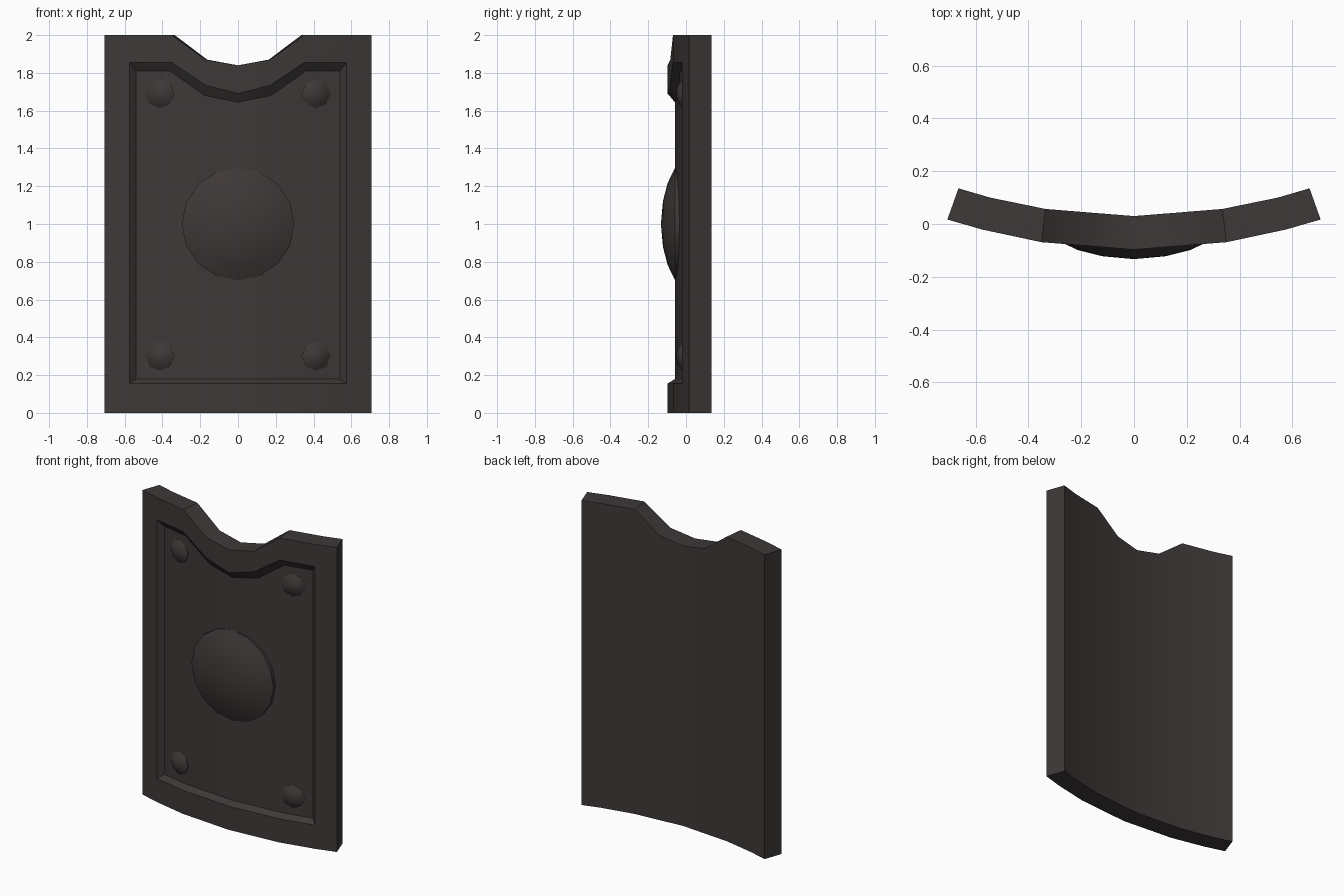
import bpy, bmesh, math
from mathutils import Vector

if "Cube" in bpy.data.objects:
    bpy.data.objects.remove(bpy.data.objects["Cube"])

iron = bpy.data.materials.new("dark iron")
iron.diffuse_color = (0.048, 0.040, 0.039, 1)
iron.use_nodes = True
iron.node_tree.nodes["Principled BSDF"].inputs["Base Color"].default_value = iron.diffuse_color


def finish(name, bm):
    bmesh.ops.recalc_face_normals(bm, faces=bm.faces)
    mesh = bpy.data.meshes.new(name)
    bm.to_mesh(mesh)
    bm.free()
    obj = bpy.data.objects.new(name, mesh)
    bpy.context.collection.objects.link(obj)
    mesh.materials.append(iron)
    bpy.ops.object.select_all(action='DESELECT')
    bpy.context.view_layer.objects.active = obj
    obj.select_set(True)
    bpy.ops.object.shade_smooth_by_angle(angle=math.radians(30))
    return obj


def mirrored(half):
    # half columns run from the centre outwards; first value is x
    return [(-c[0],) + c[1:] for c in half[:0:-1]] + half


# Columns: x, front y, back x, back y, recess top z, top edge z
cols = mirrored([
    (0.0, -0.097, 0.0, 0.030, 1.69, 1.84),
    (0.172, -0.083, 0.163, 0.043, 1.735, 1.87),
    (0.35, -0.069, 0.335, 0.057, 1.855, 2.0),
    (0.575, -0.021, 0.545, 0.100, 1.855, 2.0),
    (0.707, 0.017, 0.665, 0.135, 1.855, 2.0)])
# Recessed panel columns: x, y, top z
panel = mirrored([
    (0.0, -0.059, 1.645),
    (0.175, -0.045, 1.68),
    (0.36, -0.030, 1.81),
    (0.54, 0.008, 1.81)])

# Curved plate with raised border and sunken panel
bm = bmesh.new()
front, back = [], []
for x, y, bx, by, rim, top in cols:
    bx = math.copysign(bx, x)
    zs = (0, 0.155, rim, top)
    front.append([bm.verts.new((x, y, z)) for z in zs])
    back.append([bm.verts.new((bx, by, z)) for z in zs])
inner = [[bm.verts.new((x, y, z)) for z in (0.18, t)] for x, y, t in panel]
n = len(cols)
for i in range(n - 1):
    f, g, b, c = front[i], front[i + 1], back[i], back[i + 1]
    for r in range(3):
        bm.faces.new((b[r], c[r], c[r + 1], b[r + 1]))
        if r != 1 or i in (0, n - 2):
            bm.faces.new((f[r], g[r], g[r + 1], f[r + 1]))
    for r in (0, 3):
        bm.faces.new((f[r], g[r], c[r], b[r]))
    if 0 < i < n - 2:
        p, q = inner[i - 1], inner[i]
        bm.faces.new((p[0], q[0], q[1], p[1]))
        bm.faces.new((f[1], g[1], q[0], p[0]))
        bm.faces.new((f[2], g[2], q[1], p[1]))
for i in (0, n - 1):
    for r in range(3):
        bm.faces.new((front[i][r], back[i][r], back[i][r + 1], front[i][r + 1]))
for i, k in ((1, 0), (n - 2, -1)):
    bm.faces.new((front[i][1], front[i][2], inner[k][1], inner[k][0]))
finish("shield_plate", bm)


def dome(name, centre, normal, profile, sides):
    # profile: (radius, height) pairs from the base to just below the apex
    normal = Vector(normal).normalized()
    rot = normal.to_track_quat('Z', 'Y')
    centre = Vector(centre)
    bm = bmesh.new()
    rings = []
    for r, h in profile[:-1]:
        rings.append([bm.verts.new(centre + rot @ Vector((
            r * math.cos(2 * math.pi * k / sides),
            r * math.sin(2 * math.pi * k / sides), h))) for k in range(sides)])
    apex = bm.verts.new(centre + normal * profile[-1][1])
    for k in range(sides):
        m = (k + 1) % sides
        for a, b in zip(rings, rings[1:]):
            bm.faces.new((a[k], a[m], b[m], b[k]))
        bm.faces.new((rings[-1][k], rings[-1][m], apex))
    bm.faces.new(rings[0])
    finish(name, bm)


# Central boss, with a skirt reaching the curved panel
dome("centre_boss", (0, -0.058, 1.0), (0, -1, 0),
     [(0.298, -0.026), (0.298, 0), (0.215, 0.040), (0.12, 0.064), (0, 0.075)], 16)

# Corner rivets, tilted with the panel
for sx in (-1, 1):
    for z in (0.30, 1.69):
        dome("rivet", (sx * 0.413, -0.018, z), (sx * 0.21, -1, 0),
             [(0.077, -0.004), (0.077, 0.002), (0.045, 0.024), (0, 0.034)], 8)
